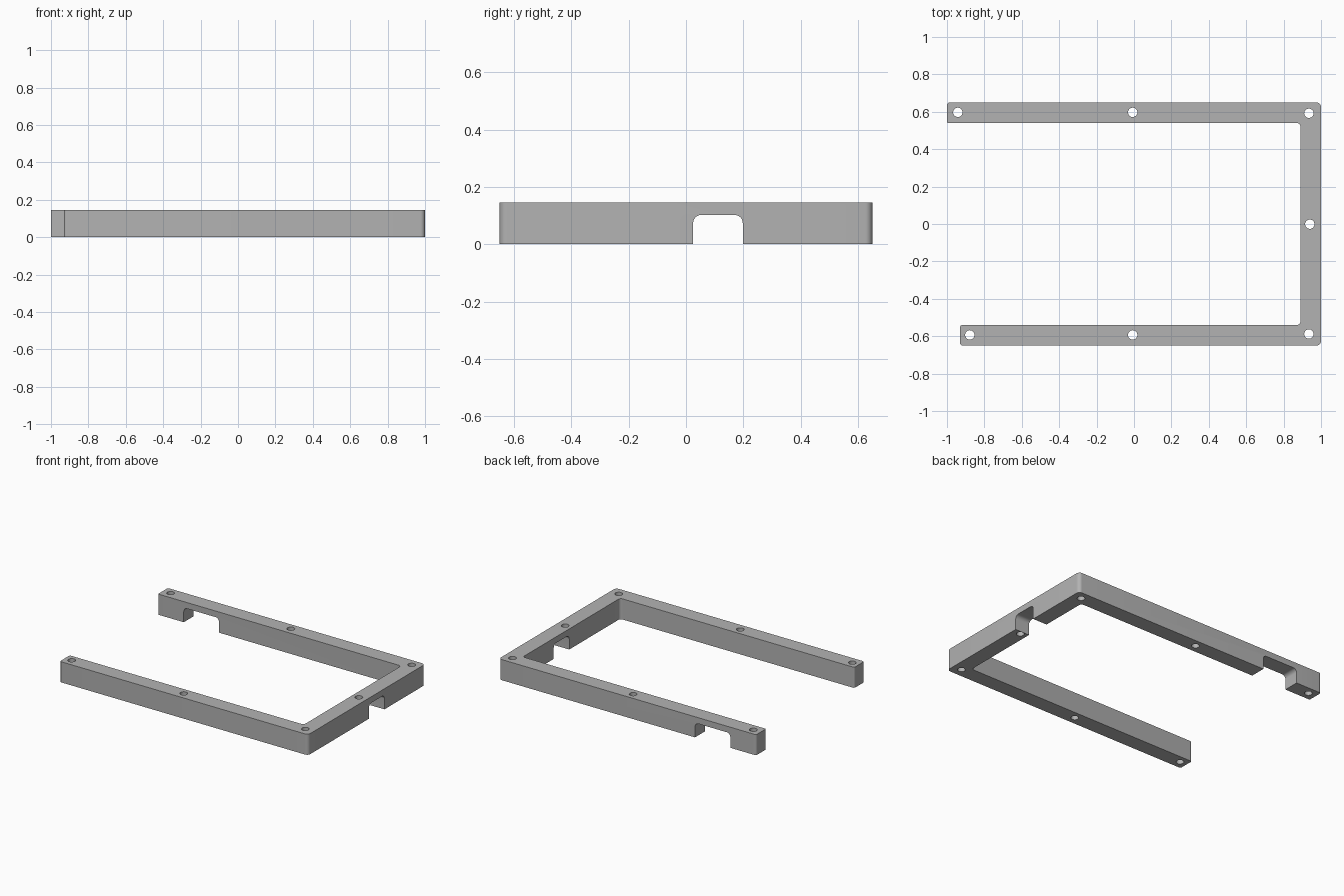
import bpy, math
from mathutils import Vector

if "Cube" in bpy.data.objects:
    bpy.data.objects.remove(bpy.data.objects["Cube"], do_unlink=True)

HEIGHT = 0.145
BAR = 0.11
HALF_Y = 0.65

grey = bpy.data.materials.new("grey plastic")
grey.use_nodes = True
colour = (0.45, 0.45, 0.45, 1)
grey.diffuse_color = colour
grey.node_tree.nodes["Principled BSDF"].inputs["Base Color"].default_value = colour


def rounded(corners, steps=8):
    """Outline with each (u, v, radius) right-angle corner replaced by an arc."""
    out = []
    for i, (u, v, r) in enumerate(corners):
        p = Vector((u, v))
        if r == 0:
            out.append(p)
            continue
        before = (Vector(corners[i - 1][:2]) - p).normalized()
        after = (Vector(corners[(i + 1) % len(corners)][:2]) - p).normalized()
        centre = p + (before + after) * r
        for k in range(steps + 1):
            a = math.pi / 2 * k / steps
            out.append(centre - after * r * math.cos(a) - before * r * math.sin(a))
    return out


def prism(name, outline, low, high, place):
    """Sweep an outline from low to high; place maps (u, v, depth) to xyz."""
    n = len(outline)
    verts = [place(p.x, p.y, d) for d in (low, high) for p in outline]
    faces = [list(range(n))[::-1], list(range(n, 2 * n))]
    faces += [[i, (i + 1) % n, n + (i + 1) % n, n + i] for i in range(n)]
    mesh = bpy.data.meshes.new(name)
    mesh.from_pydata(verts, [], faces)
    mesh.materials.append(grey)
    obj = bpy.data.objects.new(name, mesh)
    bpy.context.collection.objects.link(obj)
    bpy.context.view_layer.objects.active = obj
    bpy.ops.object.select_all(action='DESELECT')
    obj.select_set(True)
    bpy.ops.object.mode_set(mode='EDIT')
    bpy.ops.mesh.select_all(action='SELECT')
    bpy.ops.mesh.normals_make_consistent(inside=False)
    bpy.ops.object.mode_set(mode='OBJECT')
    return obj


# Three-sided frame, open on one side, with one arm shorter
inner_x, inner_y = 1 - BAR, HALF_Y - BAR
frame = prism("frame", rounded([
    (-0.93, -HALF_Y, 0.015), (1, -HALF_Y, 0.025),
    (1, HALF_Y, 0.025), (-1, HALF_Y, 0.015),
    (-1, inner_y, 0.005), (inner_x, inner_y, 0.02),
    (inner_x, -inner_y, 0.02), (-0.93, -inner_y, 0.012)]),
    0, HEIGHT, lambda u, v, d: (u, v, d))


def notch(name, a, b, low, high, place):
    return prism(name, rounded([(a, -0.1, 0), (b, -0.1, 0),
                                (b, 0.102, 0.028), (a, 0.102, 0.028)]),
                 low, high, place)


# Cable notches under the crossbar and the long arm
cutters = [
    notch("crossbar_notch", 0.025, 0.198, 0.8, 1.1, lambda u, v, d: (d, u, v)),
    notch("arm_notch", -0.8, -0.525, 0.45, 0.75, lambda u, v, d: (u, d, v)),
]

# Screw holes
for x, y in [(-0.942, 0.597), (-0.007, 0.597), (0.935, 0.592), (0.94, -0.001),
             (0.935, -0.588), (-0.007, -0.593), (-0.878, -0.593)]:
    bpy.ops.mesh.primitive_cylinder_add(vertices=32, radius=0.025, depth=0.5,
                                        location=(x, y, HEIGHT / 2))
    hole = bpy.context.object
    hole.name = "screw_hole"
    hole.data.materials.append(grey)
    cutters.append(hole)

# Cut everything out and drop the cutters
bpy.context.view_layer.objects.active = frame
for cutter in cutters:
    cutter.hide_render = True
    mod = frame.modifiers.new(cutter.name, 'BOOLEAN')
    mod.operation = 'DIFFERENCE'
    mod.solver = 'EXACT'
    mod.object = cutter
    bpy.ops.object.modifier_apply(modifier=mod.name)
for cutter in cutters:
    bpy.data.objects.remove(cutter, do_unlink=True)

bpy.ops.object.select_all(action='DESELECT')
frame.select_set(True)
bpy.ops.object.shade_smooth_by_angle(angle=math.radians(30))
